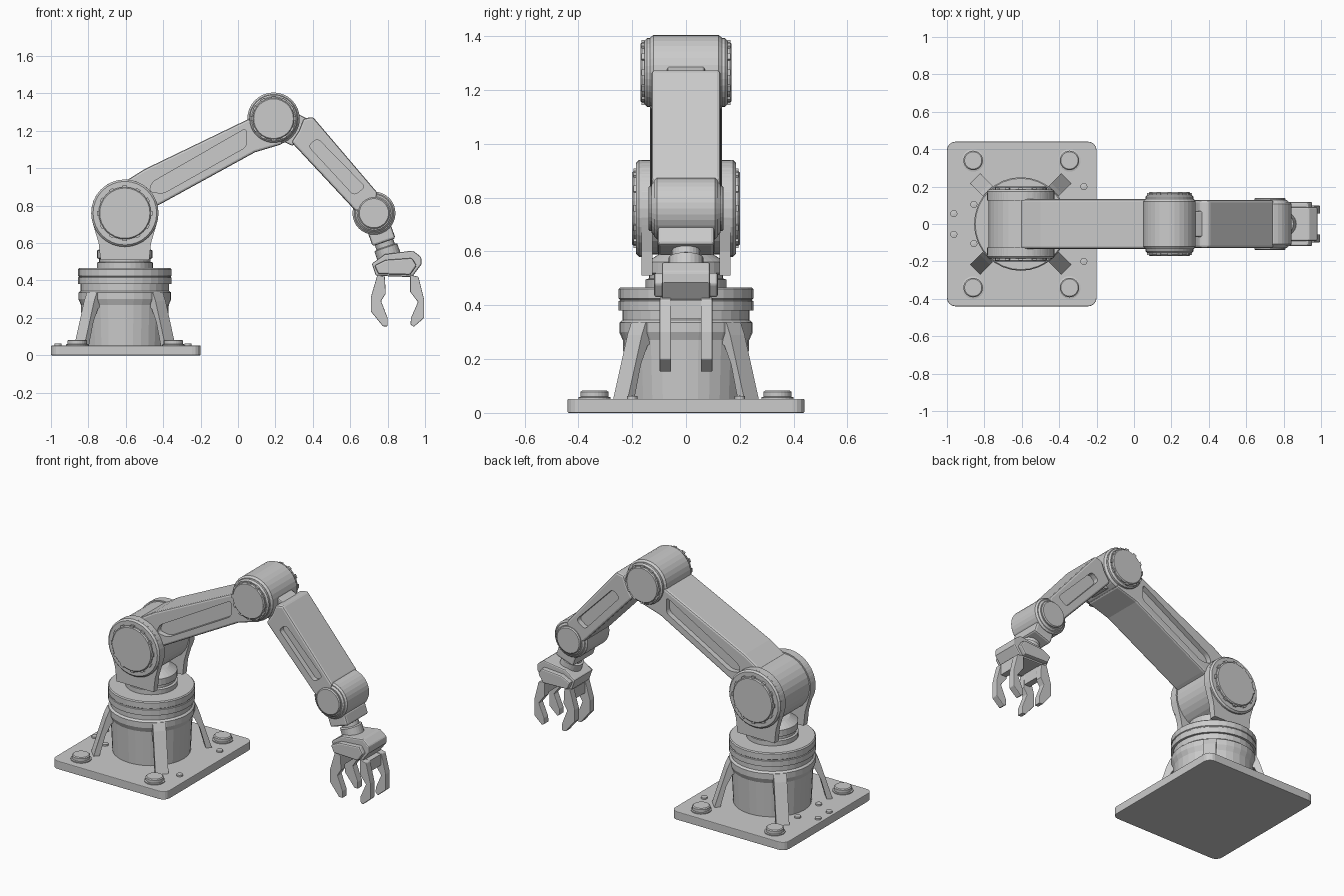
import bpy, bmesh
from math import radians, cos, sin
from mathutils import Matrix, Vector

if "Cube" in bpy.data.objects:
    bpy.data.objects.remove(bpy.data.objects["Cube"])

GREY = (0.6, 0.6, 0.6, 1)
metal = bpy.data.materials.new("light_grey_metal")
metal.use_nodes = True
metal.diffuse_color = GREY
metal.node_tree.nodes["Principled BSDF"].inputs["Base Color"].default_value = GREY


def finish(name, bm, matrix):
    bmesh.ops.recalc_face_normals(bm, faces=bm.faces)
    bm.transform(matrix)
    mesh = bpy.data.meshes.new(name)
    bm.to_mesh(mesh)
    bm.free()
    mesh.materials.append(metal)
    obj = bpy.data.objects.new(name, mesh)
    bpy.context.collection.objects.link(obj)
    return obj


def prism(name, pts, y0, y1, rounding=0, chamfer=0, matrix=Matrix()):
    """Outline in x/z, extruded along y."""
    bm = bmesh.new()
    face = bm.faces.new([bm.verts.new((x, y0, z)) for x, z in pts])
    ext = bmesh.ops.extrude_face_region(bm, geom=[face])["geom"]
    bmesh.ops.translate(bm, vec=(0, y1 - y0, 0),
                        verts=[g for g in ext if isinstance(g, bmesh.types.BMVert)])
    if rounding:
        sides = [e for e in bm.edges if abs(e.verts[0].co.y - e.verts[1].co.y) > 1e-4]
        bmesh.ops.bevel(bm, geom=sides, offset=rounding, segments=4, profile=0.5,
                        affect='EDGES', clamp_overlap=True)
    obj = finish(name, bm, matrix)
    if chamfer:
        mod = obj.modifiers.new("chamfer", 'BEVEL')
        mod.width = chamfer
        mod.segments = 2
        mod.limit_method = 'ANGLE'
        mod.angle_limit = radians(40)
    return obj


def lathe(name, profile, loc, axis=(0, 0, 1), steps=32):
    """Radius/height profile turned around an axis."""
    bm = bmesh.new()
    vs = [bm.verts.new((r, 0, h)) for r, h in profile]
    edges = [bm.edges.new(pair) for pair in zip(vs, vs[1:])]
    bmesh.ops.spin(bm, geom=vs + edges, cent=(0, 0, 0), axis=(0, 0, 1),
                   angle=radians(360), steps=steps)
    bmesh.ops.remove_doubles(bm, verts=bm.verts, dist=1e-4)
    turn = Vector(axis).to_track_quat('Z', 'Y').to_matrix().to_4x4()
    return finish(name, bm, Matrix.Translation(loc) @ turn)


def carve(obj, outline, depth_y):
    """Sink a rounded slot into both sides of a link."""
    for side in (-1, 1):
        lo, hi = sorted((side * depth_y, side * 0.3))
        cutter = prism("slot_cutter", outline, lo, hi, rounding=0.022)
        cutter.hide_render = True
        mod = obj.modifiers.new("slot", 'BOOLEAN')
        mod.operation = 'DIFFERENCE'
        mod.solver = 'EXACT'
        mod.object = cutter
        bpy.context.view_layer.objects.active = obj
        for m in [m.name for m in obj.modifiers]:
            bpy.ops.object.modifier_apply(modifier=m)
        bpy.data.objects.remove(cutter)


def joint_caps(name, centre, r_plate, r_cap, y_in, y_mid, y_out, teeth):
    """Stepped round covers with a notched rim on both ends of a joint."""
    x, z = centre
    for side, label in ((-1, "right"), (1, "left")):
        lathe(f"{name}_cap_{label}",
              [(0, y_in), (r_plate, y_in), (r_plate, y_mid - 0.01), (r_plate - 0.01, y_mid),
               (r_cap, y_mid), (r_cap, y_out - 0.006), (r_cap - 0.006, y_out), (0, y_out)],
              (x, 0, z), (0, side, 0))
        for i in range(teeth):
            spin = Matrix.Translation((x, 0, z)) @ Matrix.Rotation(radians(360 * i / teeth), 4, 'Y')
            lo, hi = sorted((side * y_mid, side * (y_out - 0.004)))
            prism(f"{name}_rim_tooth", [(r_cap - 0.02, -0.012), (r_cap + 0.008, -0.012),
                  (r_cap + 0.008, 0.012), (r_cap - 0.02, 0.012)], lo, hi, matrix=spin)


BX = -0.605
SHOULDER, ELBOW, WRIST = (BX, 0.76), (0.19, 1.265), (0.727, 0.76)

# Base plate with large and small bolts
prism("base_plate", [(-1, -0.44), (-0.2, -0.44), (-0.2, 0.44), (-1, 0.44)], 0, 0.052,
      rounding=0.045, chamfer=0.004, matrix=Matrix.Rotation(radians(90), 4, 'X'))
for x in (-0.86, -0.345):
    for y in (-0.34, 0.34):
        lathe("large_bolt", [(0, 0.05), (0.06, 0.05), (0.06, 0.058), (0.052, 0.06),
              (0.052, 0.078), (0.046, 0.083), (0, 0.083)], (x, y, 0), steps=24)
for x, y in ((-0.963, 0.055), (-0.856, 0.105), (-0.268, 0.2)):
    for s in (-1, 1):
        lathe("small_bolt", [(0, 0.05), (0.019, 0.05), (0.019, 0.062), (0, 0.064)],
              (x, y * s, 0), steps=12)

# Pedestal drum, turntable collar and neck
lathe("pedestal", [(0, 0.05), (0.225, 0.05), (0.235, 0.27), (0.248, 0.3), (0.248, 0.335),
      (0.236, 0.345), (0.236, 0.385), (0, 0.385)], (BX, 0, 0))
lathe("turntable_collar", [(0, 0.38), (0.25, 0.38), (0.25, 0.415), (0.246, 0.418),
      (0.246, 0.422), (0.25, 0.425), (0.25, 0.46), (0.244, 0.466), (0, 0.466)], (BX, 0, 0))
lathe("neck", [(0, 0.46), (0.15, 0.46), (0.15, 0.495), (0.138, 0.5), (0.138, 0.515),
      (0.148, 0.52), (0.148, 0.56), (0.1, 0.59), (0, 0.59)], (BX, 0, 0))

# Diagonal bracing legs
for k in range(4):
    prism("brace_leg", [(0.2, 0.335), (0.25, 0.335), (0.27, 0.29), (0.345, 0.05), (0.31, 0.05),
          (0.275, 0.18), (0.24, 0.25), (0.2, 0.27)], -0.038, 0.038,
          matrix=Matrix.Translation((BX, 0, 0)) @ Matrix.Rotation(radians(45 + 90 * k), 4, 'Z'))

# Shoulder fork, barrel and covers
arc = [(BX + 0.18 * cos(radians(a)), 0.76 + 0.18 * sin(radians(a))) for a in range(-20, 201, 10)]
for side, label in ((-1, "right"), (1, "left")):
    lo, hi = sorted((side * 0.125, side * 0.165))
    prism(f"shoulder_fork_{label}", arc + [(BX - 0.14, 0.6), (BX - 0.13, 0.51),
          (BX + 0.13, 0.51), (BX + 0.14, 0.6)], lo, hi)
lathe("shoulder_barrel", [(0, -0.135), (0.172, -0.135), (0.172, 0.135), (0, 0.135)],
      (BX, 0, 0.76), (0, 1, 0))
joint_caps("shoulder", SHOULDER, 0.18, 0.14, 0.13, 0.185, 0.2, 12)

# Upper arm with side slots
upper = prism("upper_arm", [(-0.62, 0.92), (-0.54, 0.97), (-0.5, 0.995), (0.06, 1.265),
              (0.19, 1.3), (0.24, 1.13), (0.09, 1.085), (-0.417, 0.807), (-0.5, 0.77),
              (-0.62, 0.76)], -0.133, 0.133, chamfer=0.012)
carve(upper, [(-0.475, 0.875), (-0.46, 0.925), (0.045, 1.215), (0.045, 1.115), (-0.4, 0.865)], 0.1)

# Elbow barrel and covers
lathe("elbow_barrel", [(0, -0.133), (0.13, -0.133), (0.14, -0.12), (0.14, 0.12),
      (0.13, 0.133), (0, 0.133)], (ELBOW[0], 0, ELBOW[1]), (0, 1, 0))
joint_caps("elbow", ELBOW, 0.128, 0.112, 0.12, 0.155, 0.17, 12)

# Forearm with tongue into the elbow and side slots
prism("forearm_tongue", [(0.19, 1.34), (0.3, 1.3), (0.38, 1.26), (0.4, 1.18), (0.29, 1.12),
      (0.19, 1.17)], -0.07, 0.07, chamfer=0.008)
forearm = prism("forearm", [(0.35, 1.265), (0.4, 1.275), (0.745, 0.87), (0.74, 0.77),
                (0.63, 0.77), (0.285, 1.14), (0.325, 1.2)], -0.128, 0.128, chamfer=0.012)
carve(forearm, [(0.375, 1.12), (0.425, 1.16), (0.68, 0.9), (0.62, 0.855)], 0.095)

# Wrist barrel and covers
lathe("wrist_barrel", [(0, -0.118), (0.105, -0.118), (0.115, -0.108), (0.115, 0.108),
      (0.105, 0.118), (0, 0.118)], (WRIST[0], 0, WRIST[1]), (0, 1, 0))
joint_caps("wrist", WRIST, 0.1, 0.084, 0.1, 0.128, 0.14, 0)

# Wrist flange and stem, tilted toward the gripper
tilt = radians(-19)
hand = Matrix.Translation((WRIST[0], 0, WRIST[1])) @ Matrix.Rotation(tilt, 4, 'Y')
prism("wrist_flange", [(-0.065, -0.165), (0.065, -0.165), (0.065, -0.09), (-0.065, -0.09)],
      -0.105, 0.105, chamfer=0.012, matrix=hand)
lathe("wrist_stem", [(0, 0.1), (0.052, 0.1), (0.052, 0.19), (0.065, 0.195), (0.065, 0.25),
      (0, 0.25)], (WRIST[0], 0, WRIST[1]), (-sin(tilt), 0, -cos(tilt)), steps=24)

# Gripper palm with side cheeks
prism("gripper_palm", [(0.715, 0.49), (0.785, 0.54), (0.935, 0.56), (0.98, 0.525),
      (0.98, 0.485), (0.93, 0.418), (0.737, 0.425)], -0.09, 0.09, chamfer=0.008)
prism("gripper_cheeks", [(0.73, 0.48), (0.79, 0.51), (0.93, 0.52), (0.955, 0.48),
      (0.92, 0.43), (0.75, 0.435)], -0.118, 0.118, chamfer=0.008)

# Paired fingers joined by a crossbar
FINGERS = {
    "inner": [(0.745, 0.43), (0.785, 0.42), (0.79, 0.33), (0.765, 0.29), (0.8, 0.2),
              (0.8, 0.155), (0.775, 0.155), (0.71, 0.235), (0.71, 0.31)],
    "outer": [(0.92, 0.43), (0.965, 0.42), (0.995, 0.3), (0.995, 0.2), (0.94, 0.152),
              (0.922, 0.165), (0.925, 0.2), (0.962, 0.285), (0.92, 0.34)],
}
for label, outline in FINGERS.items():
    for s in (-1, 1):
        lo, hi = sorted((s * 0.055, s * 0.098))
        prism(f"{label}_finger", outline, lo, hi, chamfer=0.004)
    x = 0.765 if label == "inner" else 0.943
    prism(f"{label}_finger_bar", [(x - 0.02, 0.35), (x + 0.02, 0.35), (x + 0.02, 0.42),
          (x - 0.02, 0.42)], -0.06, 0.06)
